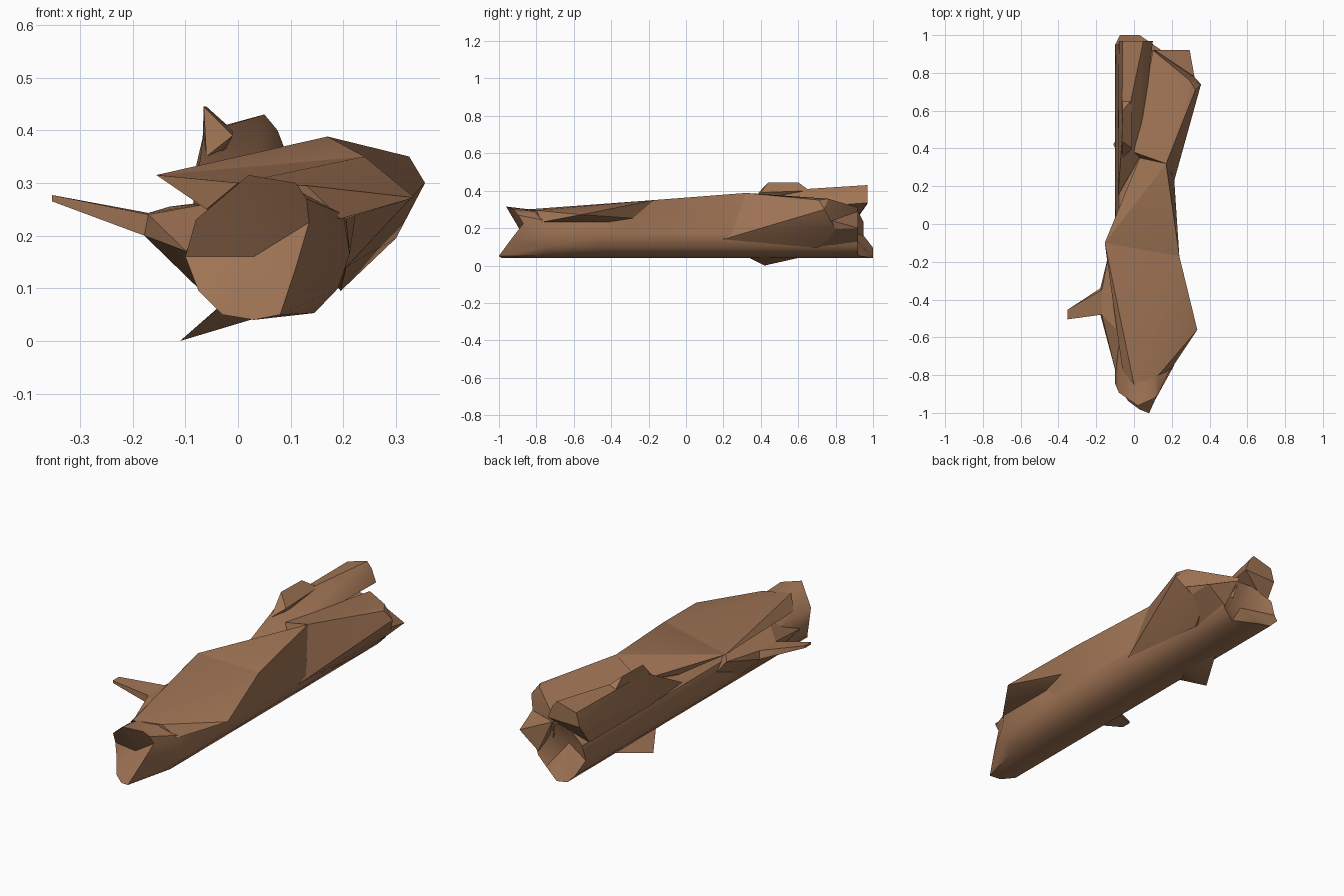
import bpy, bmesh

bark = bpy.data.materials.new("bark brown")
bark.diffuse_color = (0.35, 0.175, 0.09, 1)


def finish(name, bm, angle):
    """Turn a bmesh into a bark-coloured object."""
    bmesh.ops.recalc_face_normals(bm, faces=bm.faces)
    me = bpy.data.meshes.new(name)
    bm.to_mesh(me)
    bm.free()
    me.materials.append(bark)
    ob = bpy.data.objects.new(name, me)
    bpy.context.collection.objects.link(ob)
    bpy.ops.object.select_all(action='DESELECT')
    ob.select_set(True)
    bpy.context.view_layer.objects.active = ob
    bpy.ops.object.shade_smooth_by_angle(angle=angle)


def chunk(name, *points):
    """Faceted splinter of wood: the convex hull of a few corners."""
    bm = bmesh.new()
    for p in points:
        bm.verts.new(p)
    bmesh.ops.convex_hull(bm, input=bm.verts)
    junk = [v for v in bm.verts if not v.link_faces]
    bmesh.ops.delete(bm, geom=junk, context='VERTS')
    finish(name, bm, 0.4)


# Trunk: one profile lofted along y, with broken ends
left = [(-0.08, 0.23), (-0.1, 0.16), (-0.075, 0.095), (-0.03, 0.05)]
mid = [(0.03, 0.04), (0.145, 0.053), (0.19, 0.1), (0.212, 0.165),
       (0.2, 0.24), (0.12, 0.285), (0.02, 0.29)] + left
front = [(0.03, 0.04), (0.08, 0.05), (0.11, 0.14), (0.135, 0.225),
         (0.13, 0.27), (0.11, 0.3), (0.02, 0.315)] + left


def front_y(x, z):
    # V-shaped notch: two planes meeting in a slanted crease
    d = -0.526 * (x + 0.075) + 0.85 * (z - 0.095)
    return -0.87 - 0.67 * d + 0.7 * max(0, -x) if d > 0 else -0.87 + 1.1 * d


def back_y(x, z):
    # Tongue at the lower left, cut back on the right
    if x < 0.04 and z < 0.12:
        return 1.0
    return 0.95 if x < 0 else 0.92


bm = bmesh.new()
rings = [[bm.verts.new((x, front_y(x, z), z)) for x, z in front]]
for y in (-0.75, -0.45, 0.1, 0.6):
    rings.append([bm.verts.new((x, y, z)) for x, z in mid])
rings.append([bm.verts.new((x, back_y(x, z), z)) for x, z in mid])
n = len(mid)
for a, b in zip(rings, rings[1:]):
    for i in range(n):
        j = (i + 1) % n
        bm.faces.new((a[i], a[j], b[j], b[i]))
for ring, centre in ((rings[0], (0.03, -0.87, 0.16)), (rings[-1], (0.05, 0.87, 0.18))):
    c = bm.verts.new(centre)
    for i in range(n):
        bm.faces.new((ring[i], ring[(i + 1) % n], c))
finish("trunk", bm, 0.7)

# Shared ridge corners where the raised bark parts meet
ridge_left, ridge_right = (-0.155, -0.1, 0.315), (0.24, -0.17, 0.35)
ridge_back = (0.17, 0.32, 0.388)

# Front bark: slopes from the ridge down to the front, flaring into a wing
chunk("front_wing",
      ridge_left, ridge_right, (0.335, -0.56, 0.272),
      (-0.04, -0.1, 0.275), (-0.03, -0.5, 0.275), (0.0, -0.85, 0.3),
      (0.13, -0.8, 0.295), (0.195, -0.77, 0.232), (0.205, -0.42, 0.232),
      (0.205, -0.24, 0.25), (-0.06, -0.78, 0.25))

# Middle bark: from the ridge back to the slab, flush with the trunk side
chunk("middle_bark",
      ridge_left, ridge_right, ridge_back,
      (0.205, -0.42, 0.232), (0.212, -0.35, 0.165), (0.212, 0.25, 0.165),
      (-0.04, -0.1, 0.275), (-0.05, 0.12, 0.27), (0.03, 0.35, 0.3))

# Steep slab along the left of the back end, its face leaning right
chunk("back_slab",
      (-0.085, 0.15, 0.25), (-0.065, 0.42, 0.395), (-0.06, 0.97, 0.4),
      (-0.01, 0.97, 0.412), (0.05, 0.97, 0.43), (0.075, 0.97, 0.4),
      (0.1, 0.97, 0.335), (-0.08, 0.97, 0.33), (0.03, 0.5, 0.31),
      (0.03, 0.35, 0.29), (-0.085, 0.4, 0.23), (-0.085, 0.9, 0.23))

# Small broken twig stub on the slab
chunk("top_stub",
      (-0.065, 0.44, 0.445), (-0.06, 0.6, 0.445), (-0.01, 0.4, 0.39),
      (-0.01, 0.66, 0.4), (-0.06, 0.35, 0.35), (-0.06, 0.68, 0.37),
      (-0.07, 0.44, 0.3), (-0.03, 0.5, 0.35))

# Wing of bark on the right of the back end, and the splinter behind it
chunk("back_wing",
      (0.355, 0.74, 0.3), (0.325, 0.71, 0.35), (0.295, 0.76, 0.357),
      ridge_back, (0.205, 0.2, 0.14), (0.195, 0.7, 0.095),
      (0.2, 0.36, 0.32), (0.3, 0.8, 0.195), (0.1, 0.92, 0.31),
      (0.0, 0.38, 0.33), (0.25, 0.84, 0.17), (0.12, 0.9, 0.2))
chunk("back_splinter",
      (0.295, 0.92, 0.2), (0.32, 0.78, 0.24), (0.3, 0.8, 0.195),
      (0.11, 0.92, 0.29), (0.25, 0.84, 0.17), (0.19, 0.92, 0.12),
      (0.19, 0.7, 0.1), (0.1, 0.8, 0.2))

# Branch on the left: flared root and tapering spike
collar = [(-0.178, -0.34, 0.205), (-0.178, -0.48, 0.2),
          (-0.17, -0.35, 0.243), (-0.17, -0.48, 0.24)]
chunk("branch_root", *collar,
      (-0.09, -0.12, 0.2), (-0.098, -0.78, 0.17), (-0.07, -0.3, 0.095),
      (-0.07, -0.6, 0.095), (-0.05, -0.25, 0.265), (-0.05, -0.6, 0.262),
      (-0.13, -0.14, 0.255))
chunk("branch_spike", *collar,
      (-0.353, -0.455, 0.265), (-0.353, -0.505, 0.265),
      (-0.353, -0.455, 0.277), (-0.353, -0.505, 0.277))

# Splinter under the log
chunk("bottom_splinter",
      (-0.11, 0.42, 0.0), (-0.04, 0.3, 0.06), (0.0, 0.62, 0.045),
      (0.03, 0.4, 0.042), (-0.03, 0.45, 0.07))
